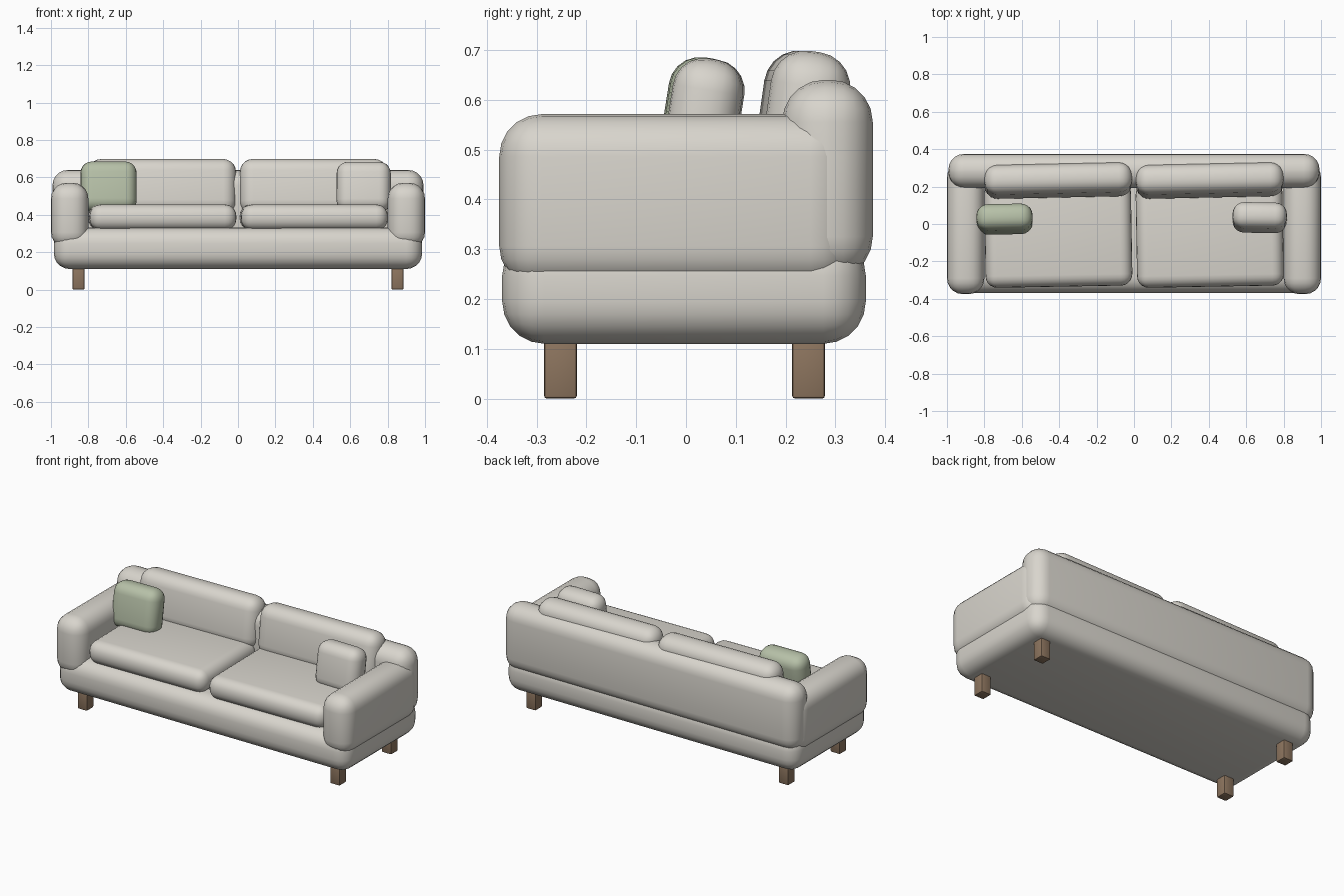
import bpy
from math import radians

if "Cube" in bpy.data.objects:
    bpy.data.objects.remove(bpy.data.objects["Cube"])


def material(name, colour):
    m = bpy.data.materials.new(name)
    m.diffuse_color = (*colour, 1)
    m.use_nodes = True
    m.node_tree.nodes["Principled BSDF"].inputs["Base Color"].default_value = m.diffuse_color
    return m


CREAM = material("cream fabric", (0.69, 0.665, 0.61))
GREEN = material("sage fabric", (0.47, 0.53, 0.39))
WOOD = material("brown wood", (0.27, 0.18, 0.115))


def soft_box(name, centre, size, radius, mat, tilt=0, turn=0, segments=5):
    """Rounded box, tilted back about x and turned about z (degrees)."""
    bpy.ops.mesh.primitive_cube_add(size=1, location=centre)
    ob = bpy.context.object
    ob.name = name
    ob.scale = size
    bpy.ops.object.transform_apply(location=False, rotation=False, scale=True)
    ob.rotation_euler = (radians(-tilt), 0, radians(turn))
    ob.data.materials.append(mat)
    bevel = ob.modifiers.new("rounding", 'BEVEL')
    bevel.width = radius
    bevel.segments = segments
    bevel.limit_method = 'NONE'
    bpy.ops.object.modifier_apply(modifier=bevel.name)
    bpy.ops.object.shade_smooth_by_angle(angle=radians(35))
    return ob


# Main body and backrest
soft_box("base", (0, -0.004, 0.221), (1.97, 0.73, 0.222), 0.085, CREAM)
soft_box("backrest", (0, 0.284, 0.44), (1.985, 0.182, 0.40), 0.085, CREAM)

for side, s in (("left", -1), ("right", 1)):
    soft_box(side + "_arm", (s * 0.9, -0.02, 0.396), (0.2, 0.71, 0.35), 0.085, CREAM)

    # Loose seat and back cushions, slightly turned
    soft_box(side + "_seat_cushion", (s * 0.405, -0.055, 0.386),
             (0.785, 0.56, 0.138), 0.062, CREAM, turn=1)
    soft_box(side + "_back_cushion", (s * 0.405, 0.232, 0.548),
             (0.79, 0.16, 0.30), 0.07, CREAM, tilt=8, turn=1.2)

    # Legs
    for end, y in (("front", -0.252), ("back", 0.246)):
        soft_box(f"{side}_{end}_leg", (s * 0.853, y, 0.065),
                 (0.064, 0.066, 0.13), 0.006, WOOD, segments=2)

# Throw pillows
soft_box("green_pillow", (-0.692, 0.026, 0.55), (0.30, 0.142, 0.27),
         0.062, GREEN, tilt=9, turn=1)
soft_box("cream_pillow", (0.672, 0.034, 0.548), (0.29, 0.142, 0.27),
         0.062, CREAM, tilt=9, turn=-1)
